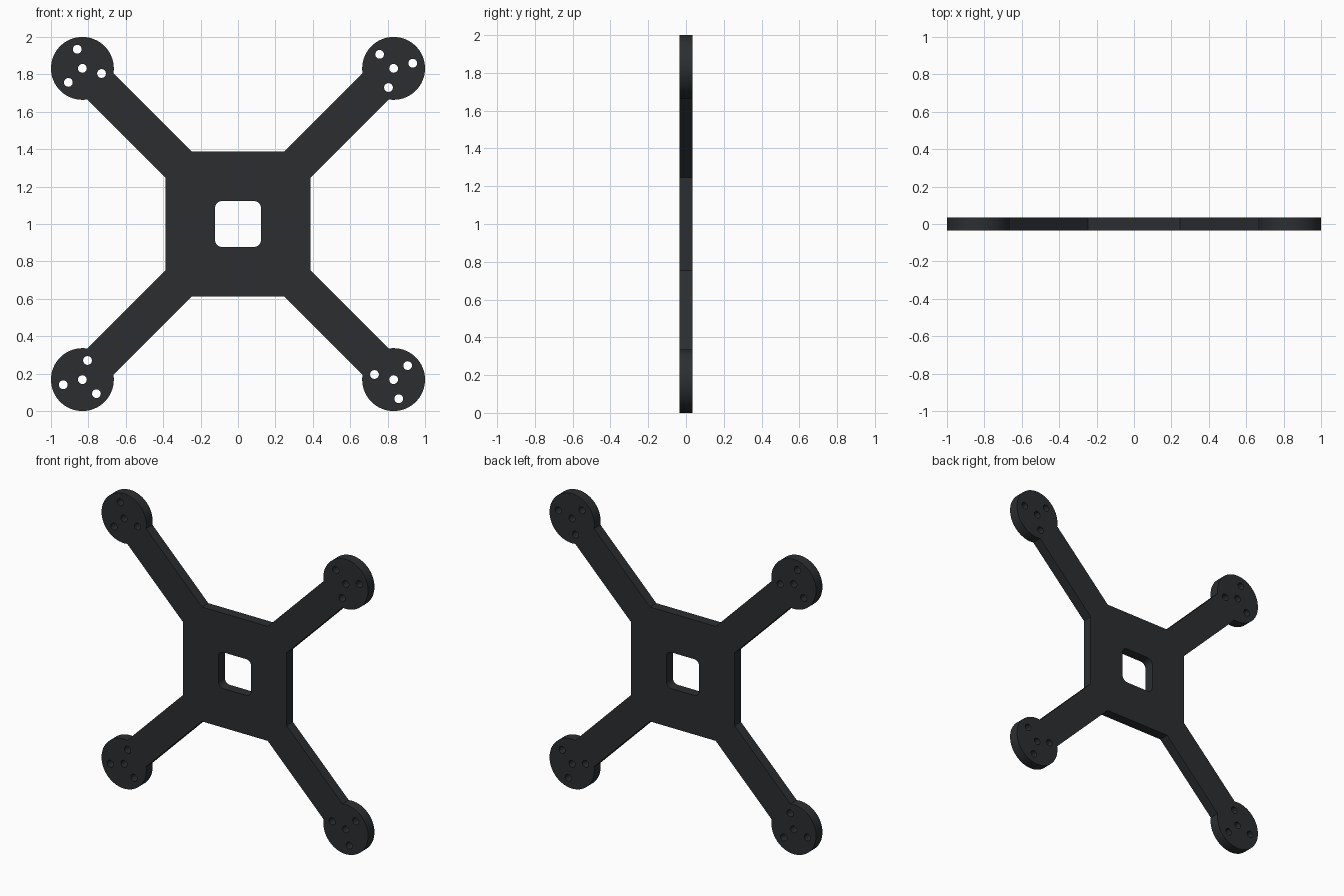
import bpy, bmesh
from math import cos, sin, pi, radians, sqrt, atan2

if "Cube" in bpy.data.objects:
    bpy.data.objects.remove(bpy.data.objects["Cube"])

T = 0.034                      # half thickness of the plate
PAD, PAD_R = 0.832, 0.168      # motor pad centre and radius
BODY, ARM_W = 0.388, 0.10      # half body width, half arm width


def arc(cx, cy, r, a0, a1, n):
    return [(cx + r * cos(a0 + (a1 - a0) * i / n),
             cy + r * sin(a0 + (a1 - a0) * i / n)) for i in range(n + 1)]


def turn(pts, k):
    c, s = [(1, 0), (0, 1), (-1, 0), (0, -1)][k]
    return [(c * x - s * y, s * x + c * y) for x, y in pts]


curve = bpy.data.curves.new("frame_profile", 'CURVE')
curve.dimensions = '2D'
curve.fill_mode = 'BOTH'
curve.extrude = T


def add_loop(pts):
    s = curve.splines.new('POLY')
    s.points.add(len(pts) - 1)
    for p, (x, y) in zip(s.points, pts):
        p.co = (x, y, 0, 1)
    s.use_cyclic_u = True


# Outline: one arm with its round pad, repeated around the body
half = atan2(ARM_W, sqrt(PAD_R ** 2 - ARM_W ** 2))
inner = BODY - ARM_W * sqrt(2)
a0, a1 = radians(225) + half, radians(585) - half
arm = [(BODY, inner)] + arc(PAD, PAD, PAD_R, a0, a1, 56) + [(inner, BODY)]
add_loop([p for k in range(4) for p in turn(arm, k)])

# Rounded square window in the body
w, r = 0.123, 0.038
corner = arc(w - r, w - r, r, 0, pi / 2, 8)
add_loop([p for k in range(4) for p in turn(corner, k)])

# Motor shaft hole and three screw holes per pad
spots = [(PAD, PAD)] + [(PAD + 0.106 * cos(radians(a)), PAD + 0.106 * sin(radians(a)))
                        for a in (15, 135, 255)]
for x, y in spots:
    ring = arc(x, y, 0.0235, 0, 2 * pi, 24)[:-1]
    for k in range(4):
        add_loop(turn(ring, k))

# Turn the profile into a solid upright plate
helper = bpy.data.objects.new("profile_helper", curve)
bpy.context.collection.objects.link(helper)
bpy.context.view_layer.update()
dg = bpy.context.evaluated_depsgraph_get()
mesh = bpy.data.meshes.new_from_object(helper.evaluated_get(dg))
bpy.data.objects.remove(helper)

bm = bmesh.new()
bm.from_mesh(mesh)
bmesh.ops.remove_doubles(bm, verts=bm.verts, dist=1e-5)
for v in bm.verts:
    x, y, z = v.co
    v.co = (x, -z, y + 1)
bmesh.ops.recalc_face_normals(bm, faces=bm.faces)
bm.to_mesh(mesh)
bm.free()

frame = bpy.data.objects.new("drone_frame_plate", mesh)
bpy.context.collection.objects.link(frame)
mat = bpy.data.materials.new("dark_carbon")
mat.diffuse_color = (0.025, 0.027, 0.029, 1)
mat.use_nodes = True
mat.node_tree.nodes["Principled BSDF"].inputs["Base Color"].default_value = mat.diffuse_color
mesh.materials.clear()
mesh.materials.append(mat)

bpy.context.view_layer.objects.active = frame
frame.select_set(True)
bpy.ops.object.shade_smooth_by_angle(angle=radians(30))
